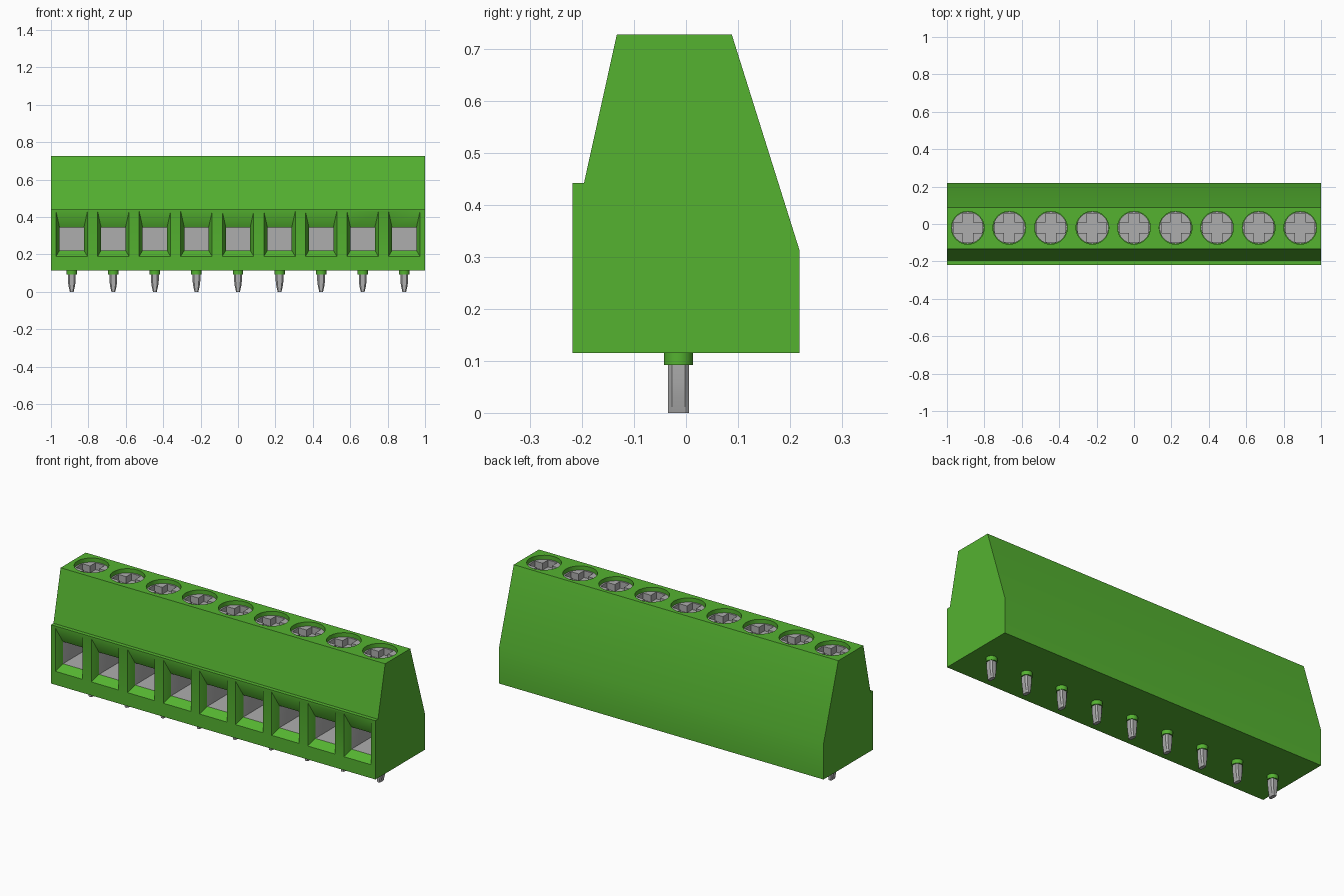
import bpy, bmesh, math

if "Cube" in bpy.data.objects:
    bpy.data.objects.remove(bpy.data.objects["Cube"])


def material(name, rgb, roughness):
    m = bpy.data.materials.new(name)
    m.use_nodes = True
    m.diffuse_color = (*rgb, 1)
    bsdf = next(n for n in m.node_tree.nodes if n.type == 'BSDF_PRINCIPLED')
    bsdf.inputs["Base Color"].default_value = (*rgb, 1)
    bsdf.inputs["Roughness"].default_value = roughness
    return m


GREEN = material("green plastic", (0.09, 0.45, 0.03), 0.5)
METAL = material("grey metal", (0.42, 0.42, 0.42), 0.5)

COUNT = 9
PITCH = 2 / COUNT
CENTRES = [(i - (COUNT - 1) / 2) * PITCH for i in range(COUNT)]
SCREW_Y, PIN_Y = -0.02, -0.0145


def loft(name, rings, mat):
    """Closed solid through a list of equal-length point rings."""
    bm = bmesh.new()
    vs = [[bm.verts.new(p) for p in ring] for ring in rings]
    n = len(vs[0])
    for a, b in zip(vs, vs[1:]):
        for i in range(n):
            j = (i + 1) % n
            bm.faces.new((a[i], a[j], b[j], b[i]))
    bm.faces.new(vs[0])
    bm.faces.new(vs[-1])
    bmesh.ops.recalc_face_normals(bm, faces=bm.faces)
    me = bpy.data.meshes.new(name)
    bm.to_mesh(me)
    bm.free()
    me.materials.append(mat)
    ob = bpy.data.objects.new(name, me)
    bpy.context.collection.objects.link(ob)
    return ob


def circle(x, y, z, r, n=32):
    return [(x + r * math.cos(2 * math.pi * i / n),
             y + r * math.sin(2 * math.pi * i / n), z) for i in range(n)]


def rect(x, y, w, z0, z1):
    return [(x - w, y, z0), (x + w, y, z0), (x + w, y, z1), (x - w, y, z1)]


def cut(ob, cutters):
    """Subtract the cutters, bake the result and remove the cutters."""
    for c in cutters:
        c.hide_render = True
        mod = ob.modifiers.new("cut", 'BOOLEAN')
        mod.operation, mod.solver, mod.object = 'DIFFERENCE', 'EXACT', c
    bpy.context.view_layer.update()
    dg = bpy.context.evaluated_depsgraph_get()
    me = bpy.data.meshes.new_from_object(ob.evaluated_get(dg))
    ob.modifiers.clear()
    ob.data = me
    for c in cutters:
        bpy.data.objects.remove(c)


def smooth(ob):
    bpy.ops.object.select_all(action='DESELECT')
    ob.select_set(True)
    bpy.context.view_layer.objects.active = ob
    bpy.ops.object.shade_smooth_by_angle(angle=math.radians(30))


# Housing: side profile extruded along x
profile = [(-0.218, 0.115), (0.218, 0.115), (0.218, 0.313), (0.088, 0.727),
           (-0.133, 0.727), (-0.196, 0.442), (-0.218, 0.442)]
housing = loft("housing", [[(x, y, z) for y, z in profile] for x in (-1, 1)], GREEN)

# Wire funnels with deep terminal cavities, and screw wells
cutters = []
for x in CENTRES:
    cutters.append(loft("funnel_cutter", [
        rect(x, -0.25, 0.084, 0.19, 0.431), rect(x, -0.218, 0.084, 0.19, 0.431),
        rect(x, -0.178, 0.065, 0.222, 0.345), rect(x, 0.09, 0.065, 0.222, 0.345)], GREEN))
    cutters.append(loft("well_cutter", [circle(x, SCREW_Y, 0.64, 0.088),
                                        circle(x, SCREW_Y, 0.78, 0.088)], GREEN))
cut(housing, cutters)

# Cavity walls are metal
housing.data.materials.clear()
housing.data.materials.append(GREEN)
housing.data.materials.append(METAL)
for p in housing.data.polygons:
    c = p.center
    inside = -0.177 < c.y < 0.1 and 0.2 < c.z < 0.4 and abs(c.x) < 0.99
    p.material_index = 1 if inside else 0
smooth(housing)

# Screw with a cross recess
screw = loft("screw", [circle(0, 0, 0.635, 0.086), circle(0, 0, 0.705, 0.086)], METAL)
a, b = 0.028, 0.076
cross = [(a, a), (a, b), (-a, b), (-a, a), (-b, a), (-b, -a),
         (-a, -a), (-a, -b), (a, -b), (a, -a), (b, -a), (b, a)]
cut(screw, [loft("cross_cutter", [[(x, y, z) for x, y in cross]
                                  for z in (0.667, 0.74)], METAL)])
smooth(screw)

# Collar under the housing
collar = loft("pin_collar", [circle(0, 0, 0.092, 0.028), circle(0, 0, 0.12, 0.028)], GREEN)
smooth(collar)

# Solder pin: chamfered square, narrowing in x towards the tip
octagon = [(1, .6), (.6, 1), (-.6, 1), (-1, .6), (-1, -.6), (-.6, -1), (.6, -1), (1, -.6)]
pin = loft("solder_pin", [[(u * w, v * 0.0205, z) for u, v in octagon]
                          for w, z in ((0.010, 0), (0.017, 0.03), (0.021, 0.06), (0.021, 0.1))],
           METAL)
smooth(pin)

# Repeat the small parts along the row
for part, y in ((screw, SCREW_Y), (collar, PIN_Y), (pin, PIN_Y)):
    base = part.name
    for i, x in enumerate(CENTRES):
        ob = part if i == 0 else part.copy()
        if i:
            bpy.context.collection.objects.link(ob)
        ob.name = f"{base}_{i + 1}"
        ob.location = (x, y, 0)
